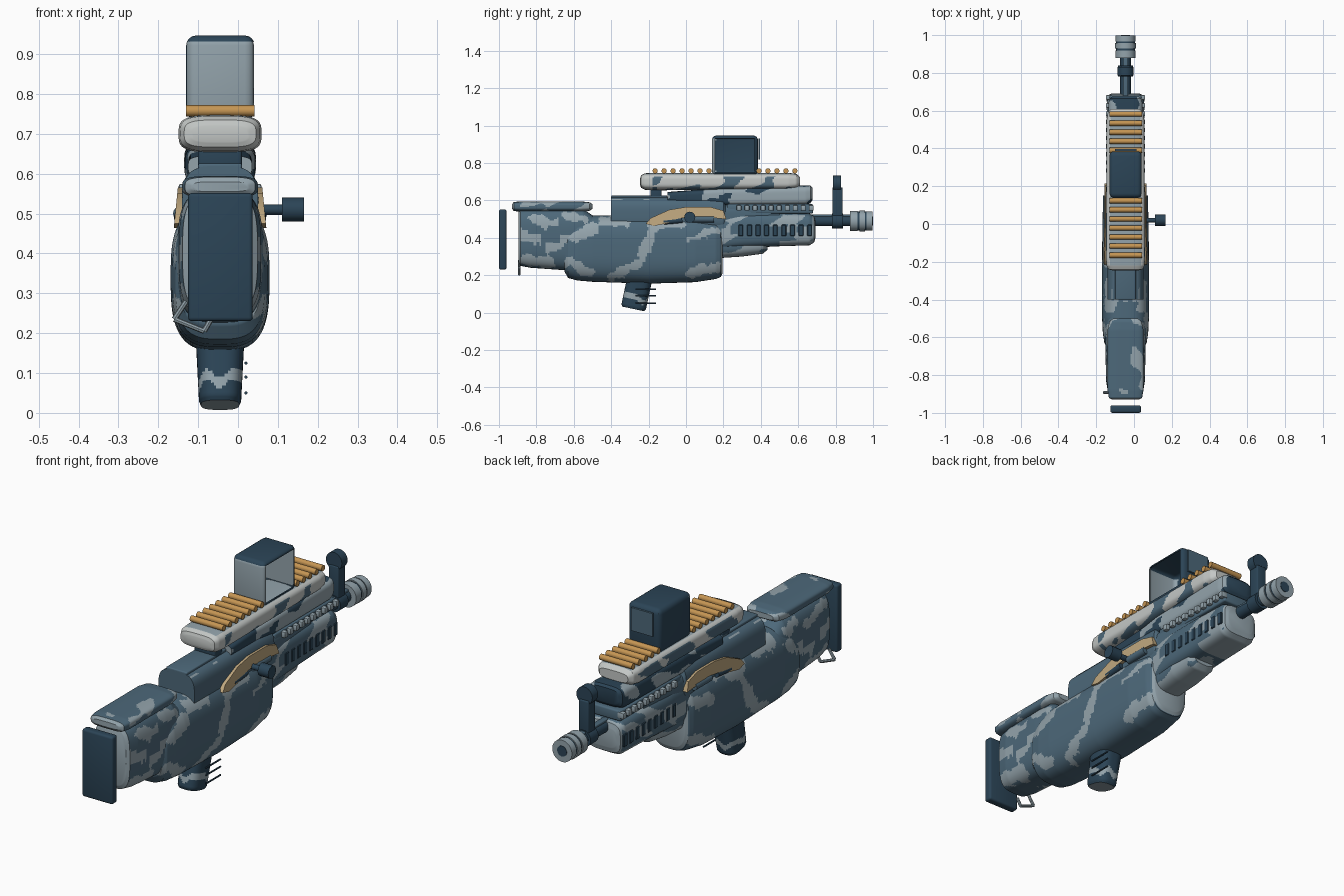
import bpy, bmesh, math
from mathutils import Vector, Matrix, noise, geometry

if "Cube" in bpy.data.objects:
    bpy.data.objects.remove(bpy.data.objects["Cube"])
CX = -0.045  # centre line of the rifle
made = []

def material(name, rgb):
    col = [(c / 255) ** 2.2 for c in rgb] + [1]
    m = bpy.data.materials.new(name)
    m.use_nodes = True
    m.diffuse_color = col
    m.node_tree.nodes["Principled BSDF"].inputs["Base Color"].default_value = col
    return m

NAVY = material("dark navy", (47, 70, 87))
BLUE = material("slate blue", (78, 104, 121))
GREY = material("blue grey", (146, 162, 170))
PALE = material("pale grey", (194, 198, 196))
GOLD = material("brass", (196, 148, 84))
TAN = material("tan", (190, 166, 126))

def finish(name, bm, *mats):
    bmesh.ops.recalc_face_normals(bm, faces=bm.faces)
    me = bpy.data.meshes.new(name)
    bm.to_mesh(me)
    bm.free()
    for m in mats:
        me.materials.append(m)
    ob = bpy.data.objects.new(name, me)
    bpy.context.collection.objects.link(ob)
    made.append(ob)
    return ob

def camo(bm, cut, seed, rule):
    """Second colour in slanting streaks; the rule may fix a face's colour first."""
    bmesh.ops.recalc_face_normals(bm, faces=bm.faces)
    for f in bm.faces:
        p = f.calc_center_median()
        q = Vector((p.x * 7 + seed, (p.y + p.z) * 3.6, (p.z - p.y * 0.55) * 10))
        v = noise.noise(q) + 0.35 * noise.noise(q * 2.5)
        fixed = rule(p, f.normal)
        f.material_index = int(v > cut) if fixed is None else fixed

def blotch(p, strokes):
    """True on ragged brush strokes, each given by two (y, z) ends."""
    wob = noise.noise(p * 13) * 0.03 + noise.noise(p * 34) * 0.018
    spot = Vector((p.y, p.z, 0))
    for y0, z0, y1, z1 in strokes:
        a, b = Vector((y0, z0, 0)), Vector((y1, z1, 0))
        t = geometry.intersect_point_line(spot, a, b)[1]
        if (spot - a.lerp(b, min(1, max(0, t)))).length < 0.026 + wob:
            return True
    return False

def loft(name, stations, power, mats, cut=0.2, seed=0, rule=lambda p, n: None):
    """Rounded-box sections along y; each station is y, low z, high z, half width."""
    bm = bmesh.new()
    ring = 96
    rows = [Vector(stations[0])]
    for a, b in zip(stations, stations[1:]):
        a, b = Vector(a), Vector(b)
        n = max(1, math.ceil((b - a).length / 0.008))
        rows += [a.lerp(b, (i + 1) / n) for i in range(n)]
    loops = []
    for y, lo, hi, w in rows:
        loop = []
        for i in range(ring):
            t = 2 * math.pi * (i + 0.5) / ring
            c, s = math.cos(t), math.sin(t)
            x = math.copysign(abs(c) ** (2 / power), c) * w
            z = math.copysign(abs(s) ** (2 / power), s) * (hi - lo) / 2
            loop.append(bm.verts.new((CX + x, y, (lo + hi) / 2 + z)))
        loops.append(loop)
    for a, b in zip(loops, loops[1:]):
        for i in range(ring):
            bm.faces.new((a[i - 1], a[i], b[i], b[i - 1]))
    bm.faces.new(loops[0])
    bm.faces.new(loops[-1])
    if len(mats) > 1:
        camo(bm, cut, seed, rule)
    return finish(name, bm, *mats)

def box_mesh(x, y, z, bevel=0.0, segs=3):
    bm = bmesh.new()
    bmesh.ops.create_cube(bm, size=1)
    for v in bm.verts:
        v.co = [(r[0] + r[1]) / 2 + c * (r[1] - r[0]) for c, r in zip(v.co, (x, y, z))]
    if bevel:
        bmesh.ops.bevel(bm, geom=bm.edges[:], offset=bevel, segments=segs, profile=0.5, affect='EDGES')
    return bm

def box(name, x, y, z, mat, bevel=0.0, segs=3):
    return finish(name, box_mesh(x, y, z, bevel, segs), mat)

def rod(name, a, b, r, mat, sides=16):
    a, b = Vector(a), Vector(b)
    turn = (b - a).to_track_quat('Z', 'Y').to_matrix().to_4x4()
    bm = bmesh.new()
    bmesh.ops.create_cone(bm, cap_ends=True, segments=sides, radius1=r, radius2=r,
                          depth=(b - a).length, matrix=Matrix.Translation((a + b) / 2) @ turn)
    return finish(name, bm, mat)

# Main shell and stock, with light end faces
body_strokes = [(-0.4, 0.19, -0.23, 0.28), (-0.24, 0.28, -0.18, 0.44), (-0.2, 0.46, -0.02, 0.49),
                (-0.6, 0.4, -0.5, 0.46), (-0.62, 0.27, -0.52, 0.22), (0.03, 0.4, 0.16, 0.44),
                (0.03, 0.21, 0.17, 0.25), (-0.44, 0.49, -0.32, 0.49)]
stock_strokes = [(-0.84, 0.51, -0.7, 0.47), (-0.73, 0.35, -0.6, 0.39), (-0.86, 0.29, -0.73, 0.26),
                 (-0.62, 0.52, -0.54, 0.5), (-0.88, 0.42, -0.81, 0.38)]
loft("main_body", [(-0.655, 0.27, 0.36, 0.07), (-0.65, 0.22, 0.42, 0.1), (-0.63, 0.185, 0.47, 0.112),
                   (-0.58, 0.172, 0.505, 0.12), (-0.5, 0.165, 0.52, 0.124), (-0.2, 0.155, 0.52, 0.124),
                   (0.05, 0.163, 0.515, 0.122), (0.16, 0.18, 0.505, 0.11), (0.185, 0.19, 0.495, 0.1),
                   (0.195, 0.21, 0.47, 0.085)], 3, (BLUE, GREY),
     rule=lambda p, n: int(p.y > 0.187 or blotch(p, body_strokes)))
loft("stock", [(-0.895, 0.27, 0.54, 0.08), (-0.885, 0.25, 0.555, 0.094), (-0.83, 0.24, 0.56, 0.103),
               (-0.62, 0.225, 0.56, 0.107), (-0.55, 0.25, 0.555, 0.105), (-0.5, 0.3, 0.52, 0.1)],
     3.4, (BLUE, GREY), rule=lambda p, n: int(p.y < -0.883 or blotch(p, stock_strokes)))
loft("cheek_rest", [(-0.93, 0.555, 0.58, 0.07), (-0.92, 0.543, 0.592, 0.088), (-0.88, 0.54, 0.595, 0.095),
                    (-0.56, 0.54, 0.595, 0.095), (-0.515, 0.545, 0.59, 0.085), (-0.5, 0.555, 0.58, 0.065)],
     3.5, (BLUE, GREY), 0.3, 5, lambda p, n: 1 if p.y < -0.918 else None)
box("butt_plate", (-0.125, 0.037), (-1, -0.96), (0.23, 0.552), NAVY, 0.01)

# Receiver with worn edges, and the parts under the rail
loft("receiver", [(-0.4, 0.43, 0.62, 0.095), (0.2, 0.43, 0.62, 0.097), (0.21, 0.44, 0.59, 0.09),
                  (0.5, 0.45, 0.585, 0.08)], 3.2, (BLUE, GREY),
     rule=lambda p, n: int(0.5 < abs(n.x) < 0.66 and noise.noise(Vector((p.x, p.y * 12, 0))) > 0.15))
box("receiver_strip", (-0.1, 0.01), (-0.4, -0.1), (0.6, 0.626), BLUE, 0.005)
box("rail_mount_rear", (-0.1, 0.01), (-0.19, -0.13), (0.6, 0.67), NAVY, 0.008)
loft("upper_spine", [(-0.1, 0.59, 0.645, 0.08), (0.1, 0.58, 0.66, 0.08), (0.2, 0.57, 0.67, 0.088),
                     (0.64, 0.575, 0.68, 0.09), (0.665, 0.585, 0.68, 0.085), (0.675, 0.6, 0.67, 0.07)],
     4, (NAVY, GREY), 0.12, 40)

# Fore-end with vents and side teeth
loft("fore_end", [(0.15, 0.33, 0.53, 0.09), (0.3, 0.345, 0.535, 0.098), (0.5, 0.355, 0.535, 0.098),
                  (0.66, 0.36, 0.53, 0.097), (0.685, 0.375, 0.515, 0.088), (0.692, 0.4, 0.49, 0.07)],
     4, (BLUE, GREY), 0.24, 15,
     lambda p, n: 1 if p.y > 0.675 or (p.z < 0.385 and p.y > 0.5) else None)
loft("fore_end_keel", [(0.15, 0.29, 0.45, 0.08), (0.3, 0.3, 0.45, 0.082), (0.41, 0.315, 0.45, 0.075),
                       (0.435, 0.335, 0.45, 0.06)], 3, (BLUE, GREY), 0.15, 21)
box("tooth_shelf", (CX - 0.085, CX + 0.085), (0.22, 0.68), (0.53, 0.58), BLUE, 0.008)
for side in (-1, 1):
    for i in range(9):
        y = 0.28 + i * 0.046
        box("vent", sorted((CX + side * 0.09, CX + side * 0.101)), (y, y + 0.026), (0.41, 0.47), NAVY, 0.003, 1)
    for i in range(10):
        y = 0.27 + i * 0.043
        box("side_tooth", sorted((CX + side * 0.07, CX + side * 0.104)), (y, y + 0.026), (0.545, 0.575), GREY, 0.006, 2)

# Sight rail: light top, pale blotched sides, brass rods across
loft("sight_rail", [(-0.245, 0.68, 0.72, 0.07), (-0.24, 0.667, 0.735, 0.09), (-0.22, 0.657, 0.745, 0.1),
                    (-0.18, 0.654, 0.747, 0.104), (0.55, 0.658, 0.747, 0.1), (0.59, 0.665, 0.742, 0.093),
                    (0.61, 0.68, 0.725, 0.075)], 3.6, (PALE, BLUE, GREY), 0.0, 31,
     lambda p, n: 2 if n.z > 0.93 else 0 if p.y < -0.18 or p.z > 0.728 else None)
for start, count in ((-0.165, 7), (0.39, 5)):
    for y in [start + i * 0.048 for i in range(count)]:
        rod("brass_rod", (-0.13, y, 0.758), (0.042, y, 0.758), 0.014, GOLD, 12)

# Sight housing: a thin shell open on its left side, with a light rear wall
bm = box_mesh((-0.13, 0.042), (0.138, 0.385), (0.735, 0.947), 0.025, 4)
bmesh.ops.recalc_face_normals(bm, faces=bm.faces)
bmesh.ops.delete(bm, geom=[f for f in bm.faces if f.normal.x > 0.95], context='FACES')
for f in bm.faces:
    f.material_index = int(f.normal.y < -0.2 and f.normal.z < 0.3)
shell = finish("sight_housing", bm, NAVY, GREY).modifiers.new("wall", 'SOLIDIFY')
shell.thickness = 0.005
shell.offset = -1
box("sight_inner_panel", (-0.12, 0.03), (0.374, 0.379), (0.75, 0.93), GREY)
box("sight_lens", (-0.1, 0.012), (0.387, 0.396), (0.82, 0.93), BLUE)

# Barrel, muzzle and front post
rod("barrel", (CX, 0.6, 0.49), (CX, 0.9, 0.49), 0.028, NAVY, 24)
box("barrel_bar", (CX - 0.014, CX + 0.014), (0.6, 0.88), (0.5, 0.525), BLUE, 0.004)
for y0, y1, r, mat in ((0.878, 0.918, 0.054, GREY), (0.915, 0.93, 0.05, NAVY), (0.928, 0.958, 0.055, GREY),
                       (0.955, 0.968, 0.05, NAVY), (0.966, 0.998, 0.052, GREY), (0.99, 1.0, 0.025, NAVY)):
    rod("muzzle_ring", (CX, y0, 0.49), (CX, y1, 0.49), r, mat, 32)
rod("post_clamp", (CX, 0.78, 0.49), (CX, 0.84, 0.49), 0.04, NAVY, 24)
box("front_post", (CX - 0.026, CX + 0.026), (0.782, 0.838), (0.49, 0.67), NAVY, 0.006)
rod("post_head", (CX, 0.787, 0.69), (CX, 0.83, 0.69), 0.042, NAVY, 24)

# Tan side plates: curved outline in y and z, one on each side
outline = [(-0.215, 0.475), (-0.19, 0.505), (-0.09, 0.55), (0.0, 0.565), (0.13, 0.565), (0.2, 0.545),
           (0.215, 0.5), (0.06, 0.515), (-0.04, 0.503), (-0.1, 0.478), (-0.17, 0.464)]
for side in (-1, 1):
    bm = bmesh.new()
    face = bm.faces.new([bm.verts.new((CX + side * 0.08, y, z)) for y, z in outline])
    for v in bmesh.ops.extrude_face_region(bm, geom=[face])["geom"]:
        if isinstance(v, bmesh.types.BMVert):
            v.co.x += side * (0.026 + (0.565 - v.co.z) * 0.1)
    finish("side_plate", bm, TAN)
    x = CX + side * 0.1
    rod("side_bolt", (x, 0.03, 0.5), (x, 0.15, 0.5), 0.018, BLUE)
    rod("side_port", (x, -0.12, 0.485), (x, -0.02, 0.495), 0.015, NAVY)

# Charging handle on the left side
rod("handle_stem", (0.03, 0.02, 0.51), (0.12, 0.02, 0.51), 0.013, NAVY)
rod("handle_knob", (0.11, 0.02, 0.51), (0.166, 0.02, 0.51), 0.03, NAVY, 12)

# Grip with a light wavy band and base, lofted flat then stood up at a slant
grip = loft("grip", [(0, -0.06, 0.06, 0.048), (0.012, -0.067, 0.067, 0.053), (0.19, -0.067, 0.067, 0.062)],
            2.8, (NAVY, GREY),
            rule=lambda p, n: int(n.y < -0.9 or abs(p.y - 0.055 - 0.012 * math.sin(p.x * 90 + p.z * 40)) < 0.013))
grip.data.transform(Matrix.Translation((0, -0.282, 0.02)) @ Matrix.Rotation(math.radians(78), 4, 'X'))
for z in (0.05, 0.09, 0.125):
    rod("grip_spike", (0.02, -0.27, z), (0.02, -0.16, z), 0.004, NAVY, 8)

# Sling loop under the stock
loop = [(-0.13, 0.28), (-0.16, 0.235), (-0.085, 0.205), (-0.065, 0.24)]
for (x0, z0), (x1, z1) in zip(loop, loop[1:]):
    rod("sling_loop", (x0, -0.892, z0), (x1, -0.892, z1), 0.007, GREY, 8)

# Smooth shading with sharp edges kept
bpy.ops.object.select_all(action='DESELECT')
for ob in made:
    ob.select_set(True)
bpy.context.view_layer.objects.active = made[0]
bpy.ops.object.shade_smooth_by_angle(angle=math.radians(35))
